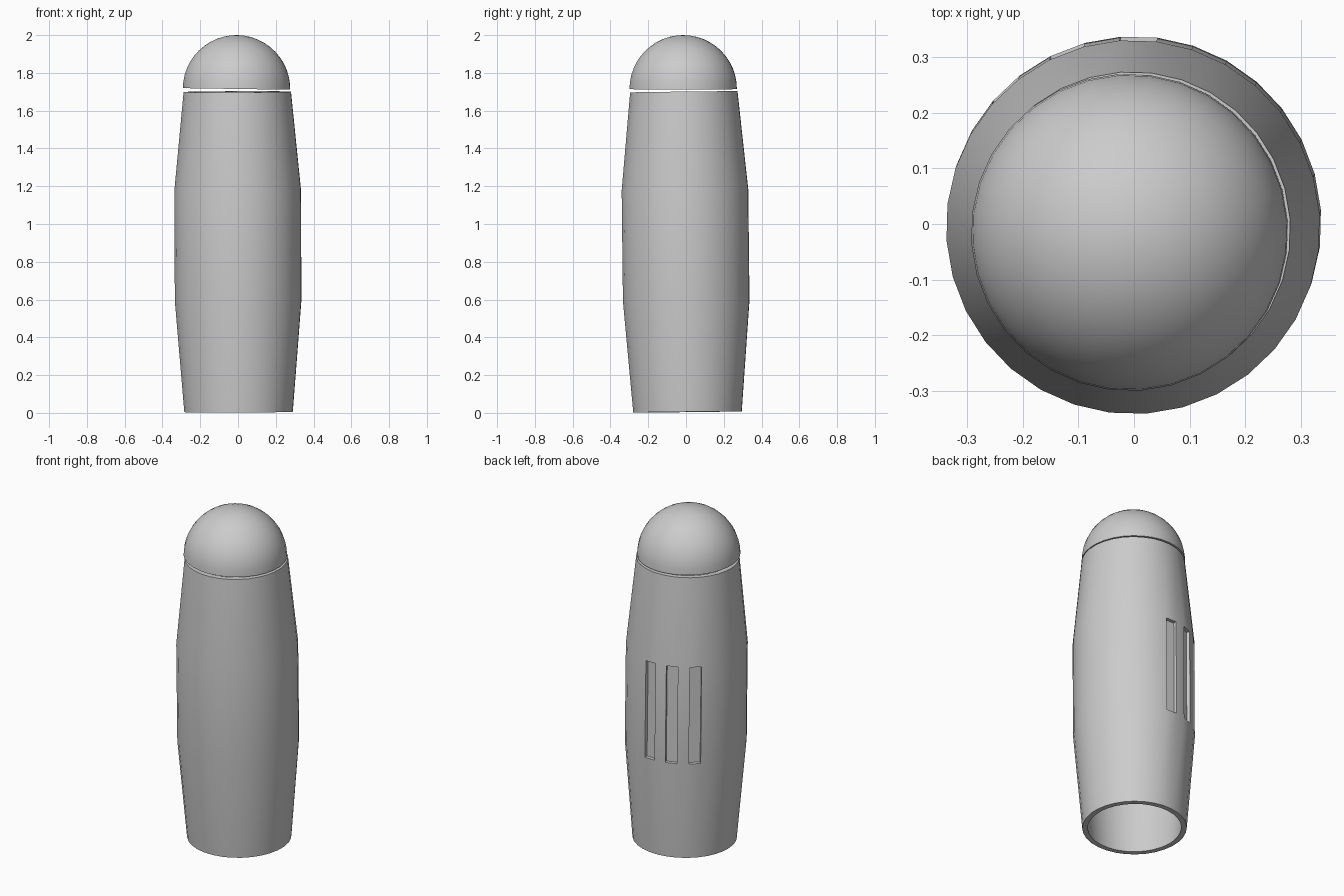
import bpy, bmesh, math
from mathutils import Matrix

if "Cube" in bpy.data.objects:
    bpy.data.objects.remove(bpy.data.objects["Cube"])

SEG = 32
STEP = 2 * math.pi / SEG


def lathe(name, profile, phase, closed, slots=None):
    """Revolve (radius, height) points around z; slots = (segment ids, band id, depth)."""
    bm = bmesh.new()
    rings = []
    for r, z in profile:
        if r < 1e-5:
            rings.append([bm.verts.new((0, 0, z))] * SEG)
        else:
            rings.append([bm.verts.new((r * math.cos(phase + i * STEP),
                                        r * math.sin(phase + i * STEP), z)) for i in range(SEG)])
    recessed = []
    pairs = list(zip(rings, rings[1:] + rings[:1]))
    for k, (a, b) in enumerate(pairs if closed else pairs[:-1]):
        for i in range(SEG):
            j = (i + 1) % SEG
            quad = list(dict.fromkeys((a[i], a[j], b[j], b[i])))
            face = bm.faces.new(quad)
            if slots and k == slots[1] and i in slots[0]:
                recessed.append(face)
    bmesh.ops.recalc_face_normals(bm, faces=bm.faces[:])
    if slots:
        bmesh.ops.inset_individual(bm, faces=recessed, thickness=0.0008, depth=-slots[2])
    mesh = bpy.data.meshes.new(name)
    bm.to_mesh(mesh)
    bm.free()
    ob = bpy.data.objects.new(name, mesh)
    bpy.context.collection.objects.link(ob)
    bpy.ops.object.select_all(action='DESELECT')
    ob.select_set(True)
    bpy.context.view_layer.objects.active = ob
    bpy.ops.object.shade_smooth_by_angle(angle=math.radians(35))
    return ob


# Hollow body, slightly leaning, with three recessed grip slots at the back left
T = 0.03
outer = [(0.288, 0), (0.336, 0.59), (0.336, 1.175), (0.285, 1.695)]
body_profile = outer + [(r - T, z) for r, z in reversed(outer)]
phase = math.radians(88.5) - STEP / 2
body = lathe("body_shell", body_profile, phase, True, ((0, 2, 4), 1, 0.02))
body.matrix_world = (Matrix.Translation((0.003, 0.008, 0.005))
                     @ Matrix.Rotation(0.0115, 4, 'X') @ Matrix.Rotation(-0.004, 4, 'Y'))

# Dome cap floating just above the body
R, N = 0.285, 12
arc = [(math.cos(t * math.pi / 2 / N), math.sin(t * math.pi / 2 / N)) for t in range(N)] + [(0, 1)]
dome_profile = ([(0, R - T)] + [((R - T) * c, (R - T) * s) for c, s in reversed(arc[:-1])]
                + [(R * c, R * s) for c, s in arc])
dome = lathe("dome_cap", dome_profile, phase, False)
dome.matrix_world = Matrix.Translation((-0.008, -0.015, 1.715)) @ Matrix.Rotation(0.015, 4, 'Y')
